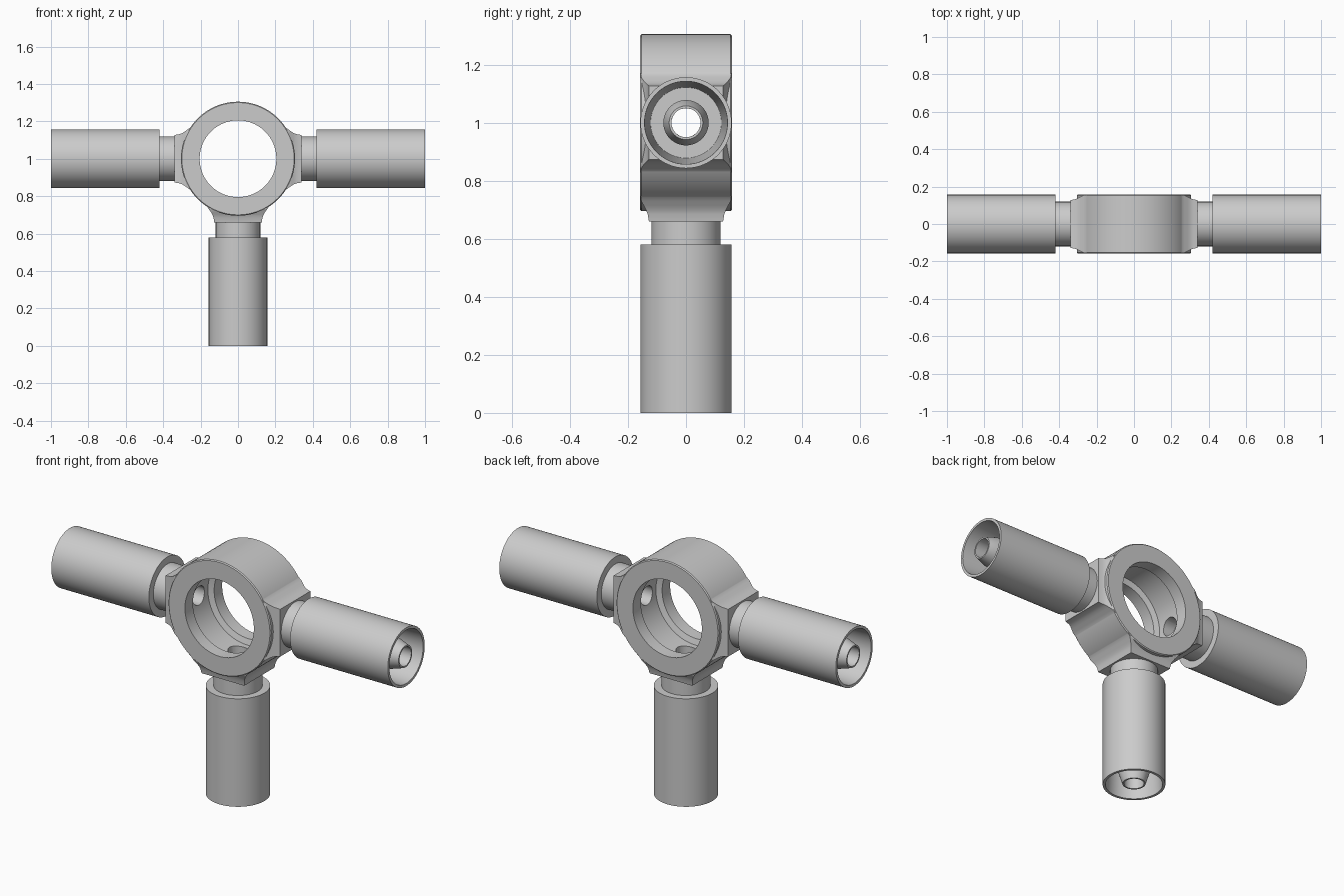
import bpy, bmesh
from math import pi, cos, sin, radians
from mathutils import Matrix

if "Cube" in bpy.data.objects:
    bpy.data.objects.remove(bpy.data.objects["Cube"])

CENTRE = Matrix.Translation((0, 0, 1))


def loft(name, sections, matrix, loop=False):
    """Skin a list of equal-length point rings; cap the ends unless it loops."""
    bm = bmesh.new()
    rings = [[bm.verts.new(p) for p in s] for s in sections]
    n = len(rings[0])
    pairs = list(zip(rings, rings[1:])) + ([(rings[-1], rings[0])] if loop else [])
    for a, b in pairs:
        for i in range(n):
            j = (i + 1) % n
            bm.faces.new((a[i], a[j], b[j], b[i]))
    if not loop:
        bm.faces.new(rings[0])
        bm.faces.new(rings[-1])
    bmesh.ops.recalc_face_normals(bm, faces=bm.faces)
    bm.transform(matrix)
    mesh = bpy.data.meshes.new(name)
    bm.to_mesh(mesh)
    bm.free()
    obj = bpy.data.objects.new(name, mesh)
    bpy.context.collection.objects.link(obj)
    return obj


def lathe(name, profile, matrix, segments=64, loop=True):
    """Turn (axial, radius) points around the local x axis."""
    angles = [2 * pi * i / segments for i in range(segments)]
    return loft(name, [[(a, r * cos(t), r * sin(t)) for t in angles]
                       for a, r in profile], matrix, loop)


def activate(obj):
    bpy.ops.object.select_all(action='DESELECT')
    obj.select_set(True)
    bpy.context.view_layer.objects.active = obj


def boolean(target, tool, operation):
    mod = target.modifiers.new(operation.title(), 'BOOLEAN')
    mod.operation, mod.object, mod.solver = operation, tool, 'EXACT'
    activate(target)
    bpy.ops.object.modifier_apply(modifier=mod.name)
    bpy.data.objects.remove(tool)


def smooth(obj):
    activate(obj)
    bpy.ops.object.shade_smooth_by_angle(angle=radians(30))


# Central ring with an internal groove, axis along y
ring_profile = [(-.158, .3), (-.153, .305), (.153, .305), (.158, .3),
                (.158, .205), (.09, .205), (.08, .235), (-.08, .235),
                (-.09, .205), (-.158, .205)]
ring = lathe("banjo_ring", ring_profile, CENTRE @ Matrix.Rotation(pi / 2, 4, 'Z'), 96)

# Crimped sleeve, neck and inner hose stem, all one turned part
arm_profile = [(.33, .05), (.33, .119), (.42, .119), (.42, .157), (1, .157),
               (1, .143), (.5, .122), (.5, .065), (.9, .065), (.9, .078),
               (.93, .078), (.995, .058), (.995, .05)]

# Square boss flaring into the ring: distance, half width, half depth
boss_sections = [(.25, .17, .156), (.27, .156, .154), (.285, .145, .146),
                 (.3, .136, .138), (.315, .131, .132), (.34, .127, .128)]

arms = {"right": 0, "bottom": pi / 2, "left": pi}
for side, angle in arms.items():
    place = CENTRE @ Matrix.Rotation(angle, 4, 'Y')
    boss = loft("boss_" + side,
                [[(d, -y, -w), (d, y, -w), (d, y, w), (d, -y, w)]
                 for d, w, y in boss_sections], place)
    boolean(ring, boss, 'UNION')
    smooth(lathe("hose_end_" + side, arm_profile, place))

# Fluid passages from the groove into each arm
for side, angle in arms.items():
    place = CENTRE @ Matrix.Rotation(angle, 4, 'Y')
    drill = lathe("drill_" + side, [(.15, .05), (.4, .05)], place, 32, False)
    drill.hide_render = True
    boolean(ring, drill, 'DIFFERENCE')
smooth(ring)
